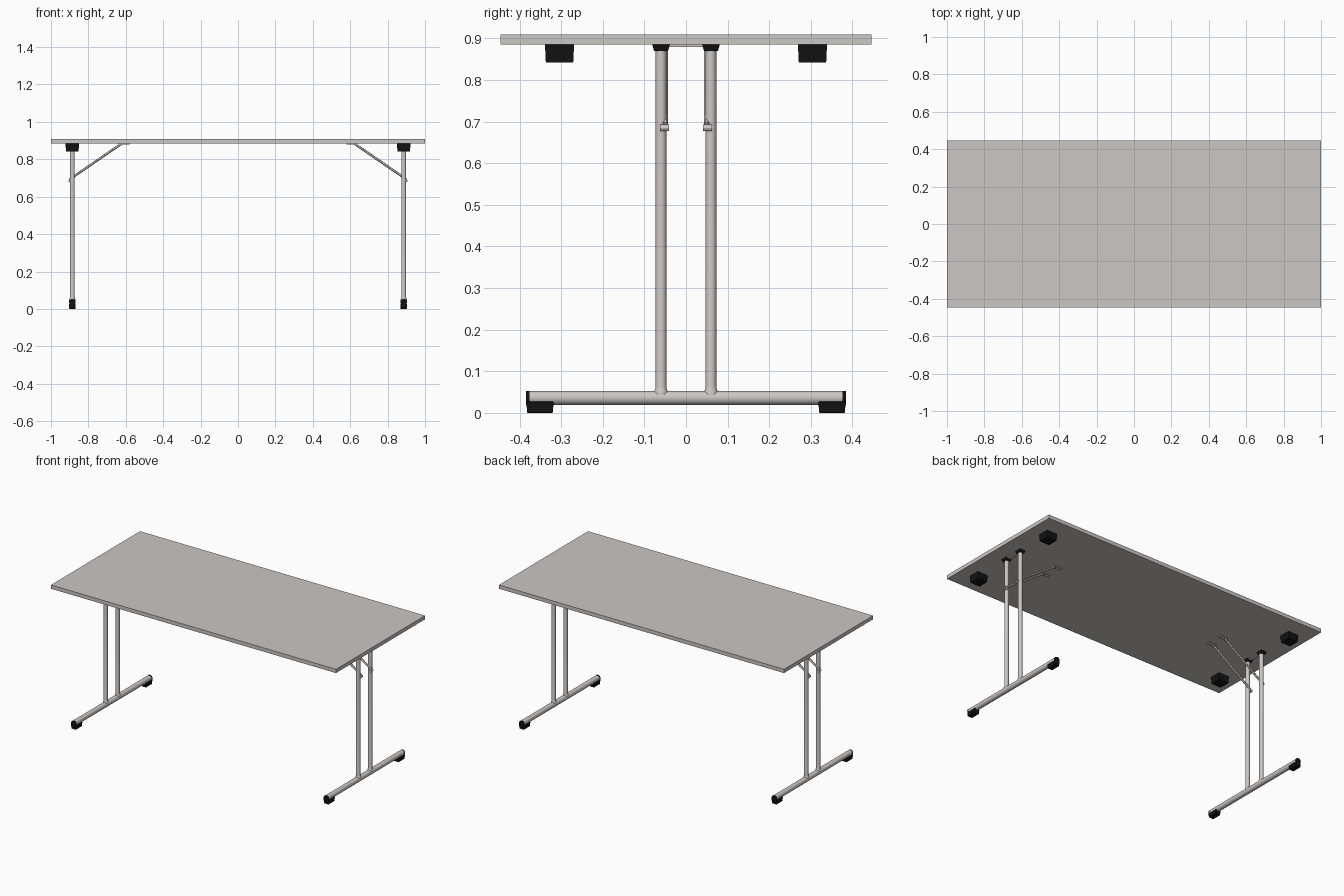
import bpy
import bmesh
from math import cos, sin, tau
from mathutils import Vector

cube = bpy.data.objects.get("Cube")
if cube:
    bpy.data.objects.remove(cube, do_unlink=True)


def make_material(name, colour, rough):
    m = bpy.data.materials.new(name)
    m.use_nodes = True
    m.diffuse_color = (*colour, 1)
    node = m.node_tree.nodes["Principled BSDF"]
    node.inputs["Base Color"].default_value = (*colour, 1)
    node.inputs["Roughness"].default_value = rough
    return m


grey = make_material("warm grey", (0.6, 0.57, 0.55), 0.5)
black = make_material("black plastic", (0.006, 0.006, 0.006), 0.6)


def finish(name, bm, mat, smooth=False):
    bmesh.ops.recalc_face_normals(bm, faces=bm.faces[:])
    mesh = bpy.data.meshes.new(name)
    bm.to_mesh(mesh)
    bm.free()
    mesh.materials.append(mat)
    obj = bpy.data.objects.new(name, mesh)
    bpy.context.collection.objects.link(obj)
    if smooth:
        bpy.ops.object.select_all(action="DESELECT")
        obj.select_set(True)
        bpy.context.view_layer.objects.active = obj
        bpy.ops.object.shade_smooth_by_angle()
    return obj


def box(name, low, high, mat, taper=1.0, bevel=0.0):
    """Box between two corners; taper scales its lower face."""
    low, high = Vector(low), Vector(high)
    mid, size = (low + high) / 2, high - low
    bm = bmesh.new()
    bmesh.ops.create_cube(bm, size=1)
    for v in bm.verts:
        k = taper if v.co.z < 0 else 1
        v.co = mid + Vector((v.co.x * size.x * k, v.co.y * size.y * k, v.co.z * size.z))
    if bevel:
        bmesh.ops.bevel(bm, geom=bm.edges[:], offset=bevel, segments=2,
                        profile=0.5, affect="EDGES")
    return finish(name, bm, mat)


def tube(name, start, end, profile, mat, sides=20):
    """Capped round rod; profile lists (distance along rod, radius)."""
    start, end = Vector(start), Vector(end)
    axis = (end - start).normalized()
    turn = axis.to_track_quat("Z", "Y")
    bm = bmesh.new()
    rings = []
    for d, r in profile:
        rings.append([bm.verts.new(start + axis * d + turn @ Vector(
            (r * cos(tau * i / sides), r * sin(tau * i / sides), 0)))
            for i in range(sides)])
    for a, b in zip(rings, rings[1:]):
        for i in range(sides):
            j = (i + 1) % sides
            bm.faces.new((a[i], a[j], b[j], b[i]))
    bm.faces.new(rings[0])
    bm.faces.new(rings[-1])
    return finish(name, bm, mat, smooth=True)


def rod(name, start, end, radius, mat, sides=20):
    length = (Vector(end) - Vector(start)).length
    return tube(name, start, end, [(0, radius), (length, radius)], mat, sides)


UNDER = 0.885
LEG_X = 0.886

# Table top
box("table_top", (-1, -0.446, UNDER), (1, 0.446, 0.909), grey)

for sx, side in ((1, "left"), (-1, "right")):
    x = sx * LEG_X

    # Floor beam
    rod(f"{side}_floor_beam", (x, -0.379, 0.036), (x, 0.379, 0.036), 0.0168, grey, 28)
    # Thin pivot bar under the top
    box(f"{side}_pivot_bar", (x - 0.012, -0.07, 0.879), (x + 0.012, 0.07, UNDER), grey)

    for sy, end in ((-1, "front"), (1, "back")):
        tag = f"{side}_{end}"
        y = sy * 0.06

        # Upright with a flared weld at the beam
        tube(f"{tag}_leg", (x, y, 0.043), (x, y, 0.882),
             [(0, 0.0165), (0.009, 0.0165), (0.013, 0.0142), (0.019, 0.013),
              (0.839, 0.013)], grey)

        # Black pivot collar at the leg top
        box(f"{tag}_collar", (x - 0.019, y - 0.021, 0.87),
            (x + 0.019, y + 0.021, UNDER), black, taper=0.8)

        # Folding brace, its pivot pin and its mounting plate
        by = sy * 0.05
        rod(f"{tag}_brace", (sx * 0.9, by, 0.693), (sx * 0.625, by, 0.882),
            0.0065, grey, 12)
        rod(f"{tag}_brace_pin", (sx * 0.899, sy * 0.041, 0.685),
            (sx * 0.899, sy * 0.062, 0.685), 0.008, grey, 12)
        px = sx * 0.61
        box(f"{tag}_brace_plate", (px - 0.03, by - 0.012, 0.88),
            (px + 0.03, by + 0.012, UNDER), grey)

        # Stacking block under the top
        yb = sy * 0.304
        box(f"{tag}_stacking_block", (x - 0.036, yb - 0.035, 0.842),
            (x + 0.036, yb + 0.035, UNDER), black, taper=0.94)

        # Foot pad wrapping the beam end, with its end plug
        yf = sy * 0.351
        box(f"{tag}_foot_pad", (x - 0.0175, yf - 0.033, 0),
            (x + 0.0175, yf + 0.033, 0.027), black, taper=0.93, bevel=0.002)
        rod(f"{tag}_foot_plug", (x, sy * 0.376, 0.036), (x, sy * 0.384, 0.036),
            0.0172, black, 28)
